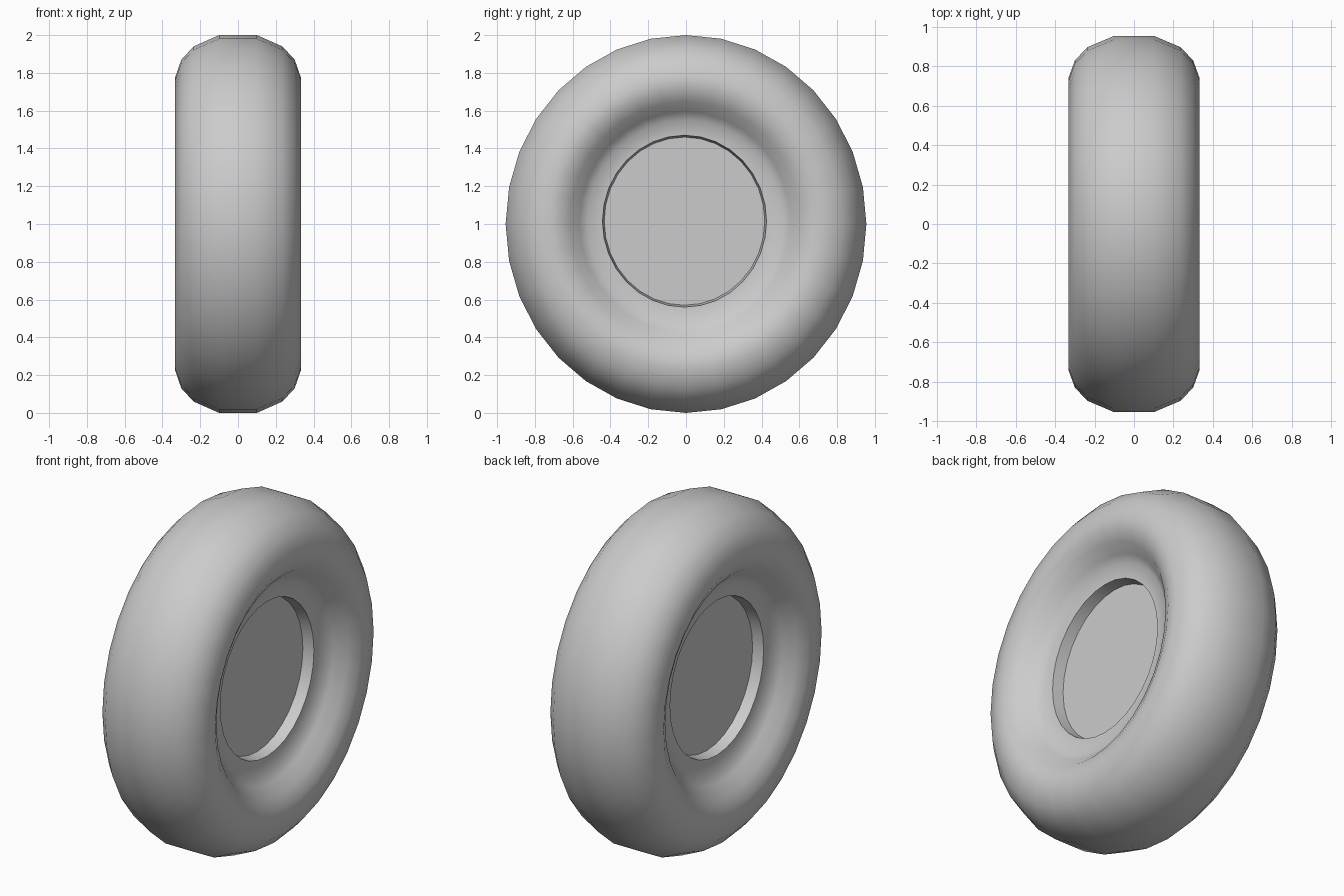
import bpy, bmesh
from math import sin, cos, pi, radians

if "Cube" in bpy.data.objects:
    bpy.data.objects.remove(bpy.data.objects["Cube"])

SEG = 32
SQUASH = 0.955          # the wheel is slightly narrower along y
CENTRE_Z = 1.0


def ring_point(x, r, i):
    # the inner rings sit a touch high and off centre
    k = max(0.0, min(1.0, (0.78 - r) / 0.3))
    a = 2 * pi * i / SEG
    return (x, r * SQUASH * cos(a) - 0.008 * k, CENTRE_Z + r * sin(a) + 0.015 * k)


def lathe_x(name, profile, caps=False):
    bm = bmesh.new()
    rings = [[bm.verts.new(ring_point(x, r, i)) for i in range(SEG)] for x, r in profile]
    for a, b in zip(rings, rings[1:]):
        for i in range(SEG):
            j = (i + 1) % SEG
            bm.faces.new((a[i], a[j], b[j], b[i]))
    if caps:
        bm.faces.new(rings[0])
        bm.faces.new(rings[-1])
    bmesh.ops.recalc_face_normals(bm, faces=bm.faces)
    mesh = bpy.data.meshes.new(name)
    bm.to_mesh(mesh)
    bm.free()
    ob = bpy.data.objects.new(name, mesh)
    bpy.context.collection.objects.link(ob)
    bpy.ops.object.select_all(action='DESELECT')
    ob.select_set(True)
    bpy.context.view_layer.objects.active = ob
    bpy.ops.object.shade_smooth_by_angle(angle=radians(40))
    return ob


# tyre and hub in one skin: tread, sidewall, recessed rim lip, then the hub face
half = [(0.1, 1.0), (0.235, 0.94), (0.3, 0.87), (0.333, 0.775), (0.325, 0.705),
        (0.29, 0.64), (0.235, 0.585), (0.2, 0.54), (0.195, 0.455), (0.13, 0.445)]
profile = [(-x, r) for x, r in reversed(half)] + half
lathe_x("tyre_with_hub", profile, caps=True)
